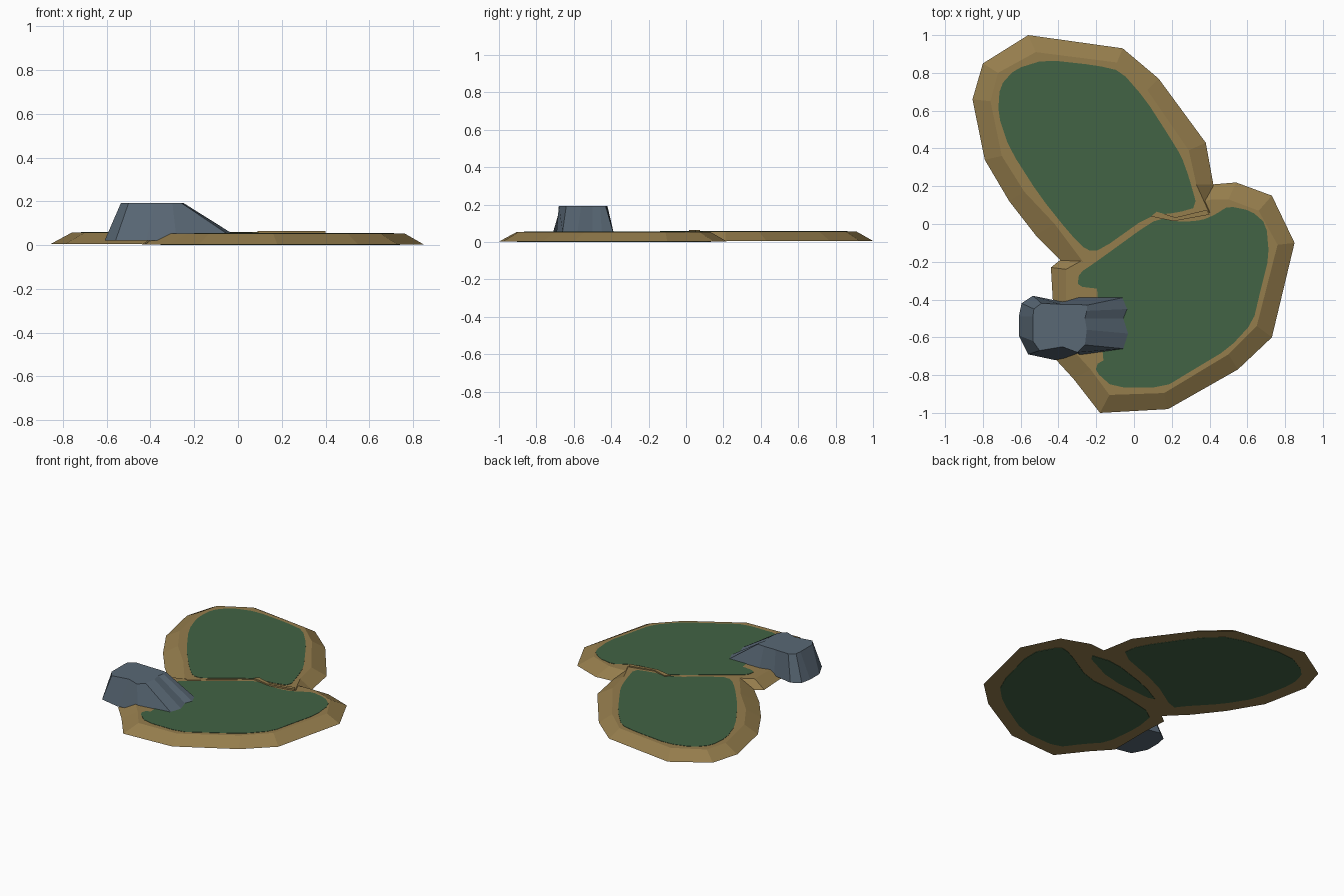
import bpy, bmesh


def material(name, rgb):
    m = bpy.data.materials.new(name)
    m.diffuse_color = (*rgb, 1)
    return m


EARTH = material("earth_brown", (0.30, 0.205, 0.073))
GRASS = material("grass_green", (0.054, 0.125, 0.058))
STONE = material("slate_grey", (0.10, 0.138, 0.178))


def loft(name, low, high, mat):
    """Solid between two matching closed rings of 3D points."""
    bm = bmesh.new()
    a = [bm.verts.new(p) for p in low]
    b = [bm.verts.new(p) for p in high]
    n = len(a)
    for i in range(n):
        j = (i + 1) % n
        bm.faces.new((a[i], a[j], b[j], b[i]))
    caps = [bm.faces.new(a[::-1]), bm.faces.new(b)]
    bmesh.ops.triangulate(bm, faces=caps)
    bmesh.ops.recalc_face_normals(bm, faces=bm.faces)
    me = bpy.data.meshes.new(name)
    bm.to_mesh(me)
    bm.free()
    me.materials.append(mat)
    ob = bpy.data.objects.new(name, me)
    bpy.context.collection.objects.link(ob)
    return ob


def ring(points, z):
    return [(x, y, z) for x, y in points]


def rounded(points):
    """Cut each corner once to soften an outline."""
    out = []
    for (x0, y0), (x1, y1) in zip(points, points[1:] + points[:1]):
        out += [(x0 + (x1 - x0) * t, y0 + (y1 - y0) * t) for t in (0.2, 0.8)]
    return out


def plate(name, points, z0, z1, mat=GRASS, soft=True):
    pts = rounded(points) if soft else points
    return loft(name, ring(pts, z0), ring(pts, z1), mat)


# Rear mound: sloping earth bank
rear_base = [(-.56, 1), (-.06, .93), (.13, .77), (.38, .43), (.42, .21),
             (.41, .06), (.22, .02), (.10, .045), (-.24, -.21), (-.38, -.20),
             (-.52, -.06), (-.66, .12), (-.79, .34), (-.855, .66), (-.80, .85)]
rear_top = [(-.52, .91), (-.09, .855), (.07, .71), (.29, .39), (.33, .21),
            (.40, .055), (.21, .02), (.10, .045), (-.24, -.21), (-.27, -.20),
            (-.42, 0), (-.58, .17), (-.70, .36), (-.76, .65), (-.72, .80)]
loft("rear_bank", ring(rear_base, .006), ring(rear_top, .057), EARTH)

# Front mound: sloping earth bank, continuing under the rear one
front_base = [(.54, .22), (.73, .15), (.85, -.10), (.73, -.60), (.55, -.77),
              (.18, -.98), (-.18, -1), (-.32, -.82), (-.43, -.70), (-.43, -.40),
              (-.44, -.23), (-.39, -.19), (-.10, .06), (.30, .18), (.42, .21)]
front_top = [(.50, .13), (.66, .07), (.76, -.11), (.65, -.54), (.50, -.69),
             (.16, -.895), (-.13, -.905), (-.23, -.77), (-.33, -.66), (-.36, -.40),
             (-.36, -.24), (-.27, -.19), (-.10, 0), (.30, .10), (.41, .13)]
loft("front_bank", ring(front_base, .0025), ring(front_top, .054), EARTH)

# Low raised lip where the mounds meet
plate("seam_lip", [(.09, .04), (.21, .015), (.40, .05), (.385, .075), (.22, .035), (.12, .065)],
      .05, .065, EARTH, False)

# Grass on top
plate("rear_grass", [
    (-.47, .87), (-.20, .84), (-.07, .81), (.06, .66), (.17, .49), (.25, .36),
    (.29, .25), (.335, .09), (.23, .06), (.08, .045), (-.18, -.14), (-.25, -.14),
    (-.34, -.05), (-.50, .15), (-.66, .40), (-.72, .58), (-.71, .73), (-.63, .82)],
    .056, .059)
plate("front_grass", [
    (.36, .02), (.25, .01), (.16, .03), (.09, .01), (-.20, -.20), (-.29, -.26),
    (-.30, -.33), (-.17, -.345), (-.04, -.345), (.01, -.40), (0, -.50), (.015, -.61),
    (-.05, -.69), (-.19, -.73), (-.205, -.78), (-.11, -.865), (.16, -.865), (.30, -.78),
    (.50, -.66), (.63, -.52), (.67, -.35), (.715, -.17), (.70, 0), (.62, .07),
    (.50, .095), (.43, .05)],
    .053, .056)

# Green areas on the underside
plate("rear_underside", rear_top[:4] + [(.31, .25), (-.10, .10), (-.37, -.07)] + rear_top[10:],
      .0045, .008)
plate("front_underside", [(.57, .05)] + front_top[1:9] +
      [(-.36, -.40), (-.33, -.21), (0, -.135), (.28, -.12)], 0, .004)
plate("seam_underside", [(.48, .11), (.275, .14), (-.06, .035), (-.25, -.07), (.17, -.04)],
      0, .004)

# Rock with a ramp running down onto the front mound
rock_base = [(-.61, -.49), (-.595, -.42), (-.535, -.38), (-.39, -.41), (-.29, -.38),
             (-.06, -.39), (-.035, -.45), (-.055, -.50), (-.03, -.58), (-.055, -.66),
             (-.28, -.695), (-.42, -.72), (-.56, -.69), (-.61, -.59)]
rock_top = [(-.535, -.49), (-.53, -.45), (-.49, -.42), (-.39, -.425), (-.30, -.425),
            (-.25, -.43), (-.25, -.46), (-.26, -.50), (-.25, -.56), (-.26, -.64),
            (-.30, -.68), (-.38, -.65), (-.50, -.67), (-.535, -.62)]
loft("rock_ramp", [(x, y, .02 if x < -.2 else .055) for x, y in rock_base],
     ring(rock_top, .193), STONE)
